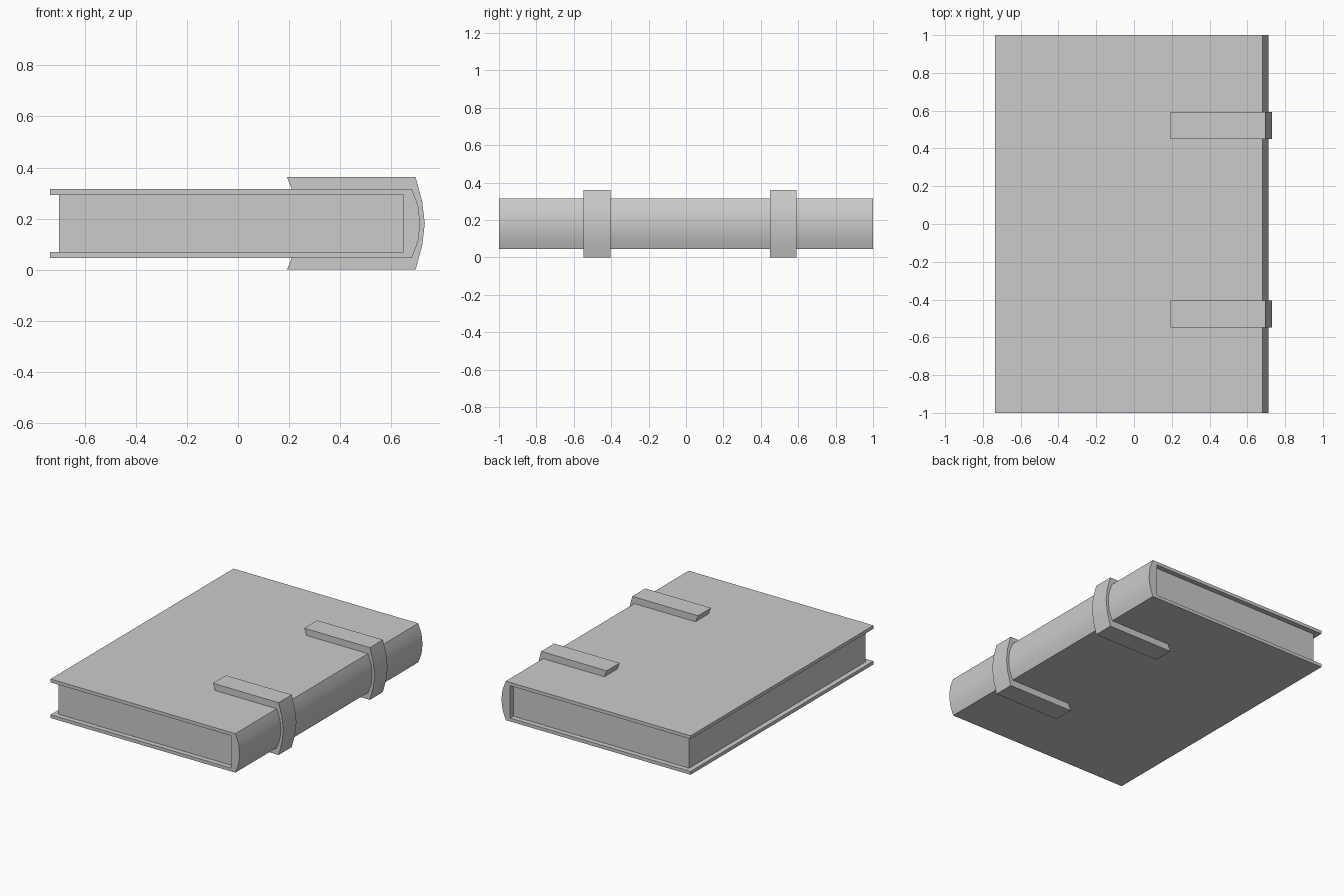
import bpy, bmesh, math

if "Cube" in bpy.data.objects:
    bpy.data.objects.remove(bpy.data.objects["Cube"])

MID = 0.181  # height of the book's middle plane


def extrude_profile(name, half, y0, y1):
    """Mirror an upper half profile (x, height above MID) and extrude it along y."""
    low = [(x, -h) for x, h in reversed(half) if h > 0]
    # outer run goes down the spine, inner run comes back up
    outer = [p for p in half if p[0] is not None]
    return make_solid(name, outer, low, y0, y1)


def make_solid(name, top, low, y0, y1):
    bm = bmesh.new()
    verts = [bm.verts.new((x, y0, MID + h)) for x, h in top + low]
    face = bm.faces.new(verts)
    ext = bmesh.ops.extrude_face_region(bm, geom=[face])
    moved = [v for v in ext["geom"] if isinstance(v, bmesh.types.BMVert)]
    bmesh.ops.translate(bm, verts=moved, vec=(0, y1 - y0, 0))
    bmesh.ops.recalc_face_normals(bm, faces=bm.faces)
    mesh = bpy.data.meshes.new(name)
    bm.to_mesh(mesh)
    bm.free()
    obj = bpy.data.objects.new(name, mesh)
    bpy.context.collection.objects.link(obj)
    bpy.ops.object.select_all(action='DESELECT')
    obj.select_set(True)
    bpy.context.view_layer.objects.active = obj
    bpy.ops.object.shade_smooth_by_angle(angle=math.radians(30))
    return obj


def wrap(name, outer, inner, y0, y1):
    """C-shaped solid: outer and inner runs go from the open end to the spine middle."""
    flip = lambda pts: [(x, -h) for x, h in reversed(pts) if h > 0]
    loop = outer + flip(outer)
    back = inner + flip(inner)
    return make_solid(name, loop, back[::-1], y0, y1)


# Cover: two boards joined by a rounded spine
spine = [(0.68, 0.135), (0.705, 0.07), (0.713, 0)]
wrap("cover", [(-0.735, 0.135)] + spine,
     [(-0.735, 0.112), (0.647, 0.112)], -1, 1)

# Page block, set in from the cover edges
pages = [(-0.70, 0.112), (0.647, 0.112)]
make_solid("pages", pages, [(x, -h) for x, h in reversed(pages)], -0.965, 0.965)

# Two raised straps wrapping the spine
for name, y0, y1 in (("front_strap", -0.548, -0.405), ("back_strap", 0.45, 0.592)):
    wrap(name, [(0.192, 0.181), (0.695, 0.181), (0.721, 0.085), (0.731, 0)],
         [(0.21, 0.135)] + spine, y0, y1)
